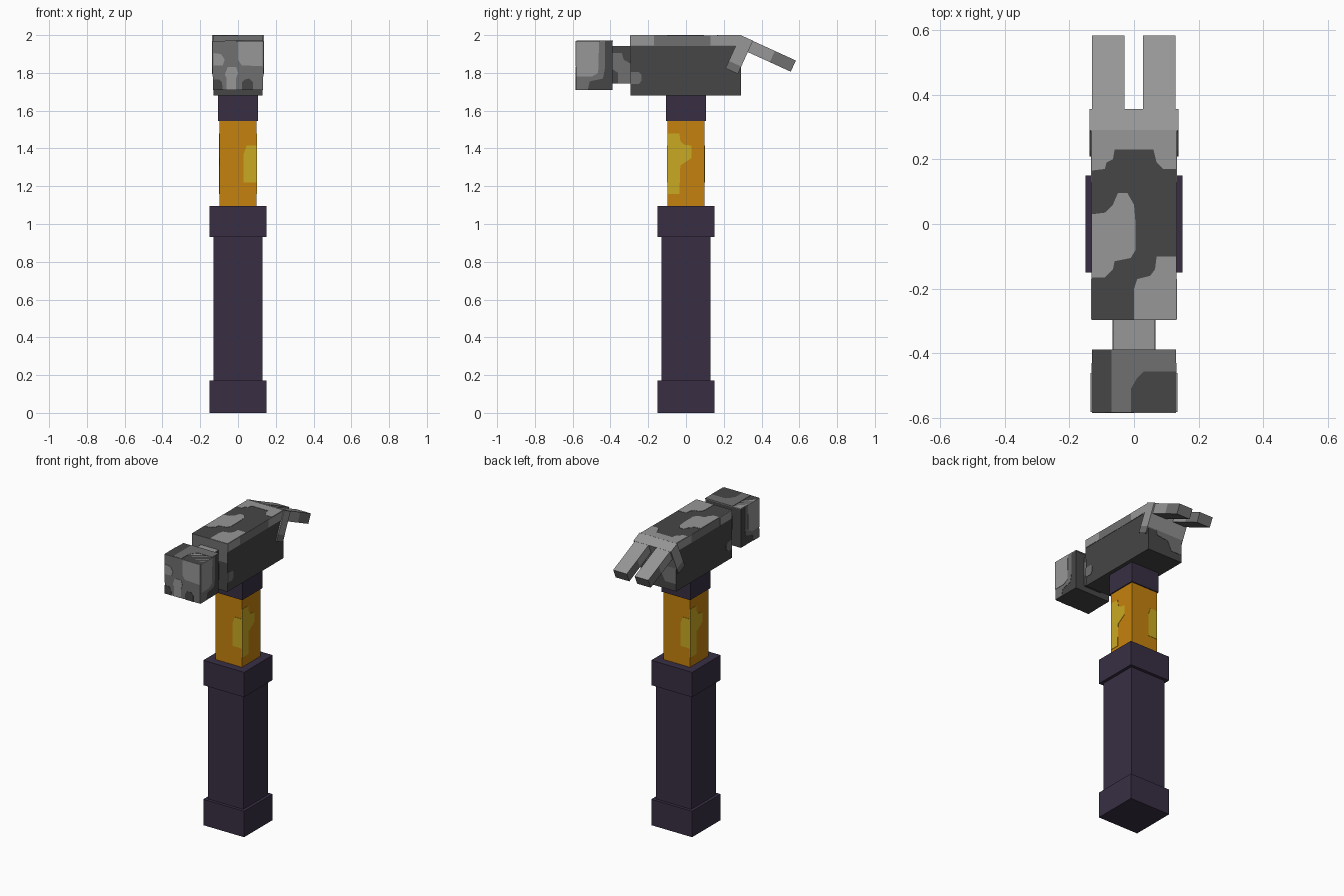
import bpy, bmesh, math
from mathutils import Vector, Matrix

cube = bpy.data.objects.get("Cube")
if cube:
    bpy.data.objects.remove(cube, do_unlink=True)


def material(name, rgb):
    lin = [(c / 255 / 12.92) if c < 11 else ((c / 255 + 0.055) / 1.055) ** 2.4 for c in rgb]
    m = bpy.data.materials.new(name)
    m.use_nodes = True
    m.diffuse_color = (*lin, 1)
    m.node_tree.nodes["Principled BSDF"].inputs["Base Color"].default_value = (*lin, 1)
    return m


GRIP = material("dark purple grip", (56, 47, 68))
WOOD = material("orange wood", (197, 130, 14))
GRAIN = material("yellow grain", (202, 170, 34))
LIGHT = material("light steel", (151, 151, 151))
MID = material("mid steel", (112, 112, 112))
DARK = material("dark steel", (70, 70, 70))


def finish(bm, name, *mats):
    bmesh.ops.recalc_face_normals(bm, faces=bm.faces)
    mesh = bpy.data.meshes.new(name)
    bm.to_mesh(mesh)
    bm.free()
    for m in mats:
        mesh.materials.append(m)
    ob = bpy.data.objects.new(name, mesh)
    bpy.context.collection.objects.link(ob)
    return ob


def make_box(lo, hi):
    lo, hi = Vector(lo), Vector(hi)
    bm = bmesh.new()
    bmesh.ops.create_cube(bm, size=1)
    bmesh.ops.scale(bm, vec=hi - lo, verts=bm.verts)
    bmesh.ops.translate(bm, vec=(lo + hi) / 2, verts=bm.verts)
    return bm


def box(name, lo, hi, mat):
    return finish(make_box(lo, hi), name, mat)


def plate(name, axis, level, pts, mat):
    """Thin coloured plate lying on the plane axis = level."""
    bm = bmesh.new()
    rings = []
    for d in (-0.002, 0.002):
        ring = []
        for p in pts:
            co = list(p)
            co.insert(axis, level + d)
            ring.append(bm.verts.new(co))
        bm.faces.new(ring)
        rings.append(ring)
    a, b = rings
    n = len(pts)
    for i in range(n):
        j = (i + 1) % n
        bm.faces.new((a[i], a[j], b[j], b[i]))
    return finish(bm, name, mat)


def rect(a0, b0, a1, b1):
    return [(a0, b0), (a1, b0), (a1, b1), (a0, b1)]


# Handle: stacked square blocks (name, half width, bottom, top, colour)
for name, h, z0, z1, mat in [
    ("handle_butt", 0.15, 0, 0.172, GRIP),
    ("handle_grip", 0.13, 0.172, 0.93, GRIP),
    ("grip_top_band", 0.15, 0.93, 1.095, GRIP),
    ("wooden_shaft", 0.098, 1.095, 1.545, WOOD),
    ("head_collar", 0.105, 1.545, 1.68, GRIP),
]:
    box(name, (-h, -h, z0), (h, h, z1), mat)

# Yellow grain, repeated with half-turn symmetry round the shaft
side_grain = [(-.098, 1.16), (-.035, 1.16), (-.03, 1.31), (0, 1.33), (.03, 1.35), (.03, 1.415),
              (-.01, 1.42), (-.03, 1.44), (-.035, 1.48), (-.098, 1.48)]
front_grain = [(.098, 1.22), (.03, 1.22), (.03, 1.37), (.045, 1.415), (.098, 1.415)]
for s, tag in ((1, "a"), (-1, "b")):
    plate("side_grain_" + tag, 0, s * .098, [(s * y, z) for y, z in side_grain], GRAIN)
    plate("end_grain_" + tag, 1, -s * .098, [(s * x, z) for x, z in front_grain], GRAIN)

# Head, neck and striker
box("hammer_head", (-.13, -.295, 1.68), (.13, .29, 1.998), DARK)
box("head_neck", (-.065, -.39, 1.745), (.065, -.295, 1.94), DARK)
box("striker", (-.13, -.58, 1.71), (.13, -.39, 1.97), DARK)

# Top of the head
plate("head_top", 2, 1.996, rect(-.13, -.295, .13, .29), MID)
plate("head_top_rear_patch", 2, 1.998, [
    (-.13, .29), (-.13, .165), (-.09, .17), (-.085, .19), (-.065, .2), (-.06, .23),
    (.06, .23), (.07, .19), (.09, .17), (.13, .17), (.13, .29)], LIGHT)
plate("head_top_middle_patch", 2, 1.998, [
    (-.13, -.165), (-.09, -.165), (-.065, -.14), (-.06, -.115), (-.01, -.105), (.005, -.08),
    (.005, 0), (0, .06), (-.02, .095), (-.05, .095), (-.065, .06), (-.09, .035), (-.13, .03)], LIGHT)
plate("head_top_front_patch", 2, 1.998, [
    (.13, -.1), (.07, -.1), (.065, -.14), (.05, -.16), (.01, -.17), (0, -.2),
    (0, -.295), (.13, -.295)], LIGHT)

# Front and back of the head
plate("head_front_patch", 1, -.295, rect(-.13, 1.87, .13, 1.998), MID)
plate("head_back_patch", 1, .29, [
    (-.13, 1.73), (-.05, 1.73), (-.02, 1.79), (.06, 1.8), (.08, 1.86), (.13, 1.88),
    (.13, 1.99), (-.13, 1.99)], MID)

# Neck and striker tops
plate("neck_top", 2, 1.94, rect(-.065, -.39, .065, -.295), LIGHT)
plate("striker_top", 2, 1.968, rect(-.13, -.58, .13, -.387), LIGHT)
plate("striker_top_patch", 2, 1.97, [
    (-.07, -.58), (-.07, -.387), (.13, -.387), (.13, -.455), (.03, -.455), (.01, -.475),
    (-.01, -.51), (-.01, -.58)], MID)

# Striker face
plate("striker_face", 1, -.58, rect(-.13, 1.71, .13, 1.97), MID)
for i, (pts, mat) in enumerate([
    ([(0, 1.97), (0, 1.87), (.02, 1.84), (.13, 1.835), (.13, 1.97)], LIGHT),
    ([(-.13, 1.84), (-.08, 1.84), (-.07, 1.87), (-.09, 1.9), (-.13, 1.905)], LIGHT),
    ([(-.06, 1.71), (-.06, 1.77), (-.07, 1.79), (-.055, 1.83), (-.01, 1.83), (0, 1.8),
      (-.01, 1.77), (-.01, 1.71)], LIGHT),
    ([(-.13, 1.71), (-.08, 1.71), (-.085, 1.75), (-.1, 1.765), (-.13, 1.765)], DARK),
    ([(.02, 1.71), (.08, 1.71), (.08, 1.75), (.06, 1.77), (.035, 1.765), (.02, 1.75)], DARK),
]):
    plate(f"striker_face_patch_{i + 1}", 1, -.582, pts, mat)

# Side patches, mirrored left and right
for s, tag in ((1, "left"), (-1, "right")):
    x = s * .13
    plate("striker_side_patch_" + tag, 0, x, [
        (-.58, 1.71), (-.52, 1.71), (-.51, 1.755), (-.44, 1.77), (-.43, 1.82), (-.43, 1.97),
        (-.58, 1.97)], MID)
    plate("striker_side_shine_" + tag, 0, x + s * .002, [
        (-.58, 1.78), (-.5, 1.78), (-.465, 1.8), (-.46, 1.97), (-.58, 1.97)], LIGHT)
    plate("neck_side_patch_" + tag, 0, s * .065, [
        (-.36, 1.745), (-.295, 1.745), (-.295, 1.85), (-.33, 1.87), (-.34, 1.905), (-.39, 1.905),
        (-.39, 1.82), (-.36, 1.8)], MID)
    plate("head_side_corner_" + tag, 0, x, [
        (-.295, 1.74), (-.25, 1.74), (-.235, 1.76), (-.235, 1.79), (-.25, 1.805), (-.295, 1.805)], MID)
    plate("head_side_rim_" + tag, 0, x, rect(-.295, 1.943, .29, 1.998), MID)
    for y0, y1 in ((-.295, -.17), (.13, .29)):
        plate("head_side_rim_shine_" + tag, 0, x + s * .001, rect(y0, 1.945, y1, 1.998), LIGHT)

# Claw: tilted blocks hinged at the rear top edge of the head
TILT = Matrix.Translation((0, .289, 2.0)) @ Matrix.Rotation(math.radians(-24.5), 4, 'X')


def claw_block(name, lo, hi, cut, normal):
    """Light block whose sides turn mid grey past the cut."""
    bm = make_box(lo, hi)
    bmesh.ops.bisect_plane(bm, geom=bm.verts[:] + bm.edges[:] + bm.faces[:],
                           plane_co=cut, plane_no=normal)
    bm.normal_update()
    for f in bm.faces:
        past = (f.calc_center_median() - Vector(cut)).dot(Vector(normal)) > 0
        f.material_index = 1 if f.normal.z < -.5 or (past and f.normal.z < .5) else 0
    bmesh.ops.transform(bm, matrix=TILT, verts=bm.verts)
    return finish(bm, name, LIGHT, MID)


claw_block("claw_root", (-.138, 0, -.193), (.138, .072, 0), (0, 0, -.15), (0, 0, -1))
for x0, x1, tag in ((.028, .128, "left"), (-.13, -.03, "right")):
    claw_block("claw_prong_" + tag, (x0, .06, -.066), (x1, .322, -.001), (0, .2, 0), (0, 1, 0))
